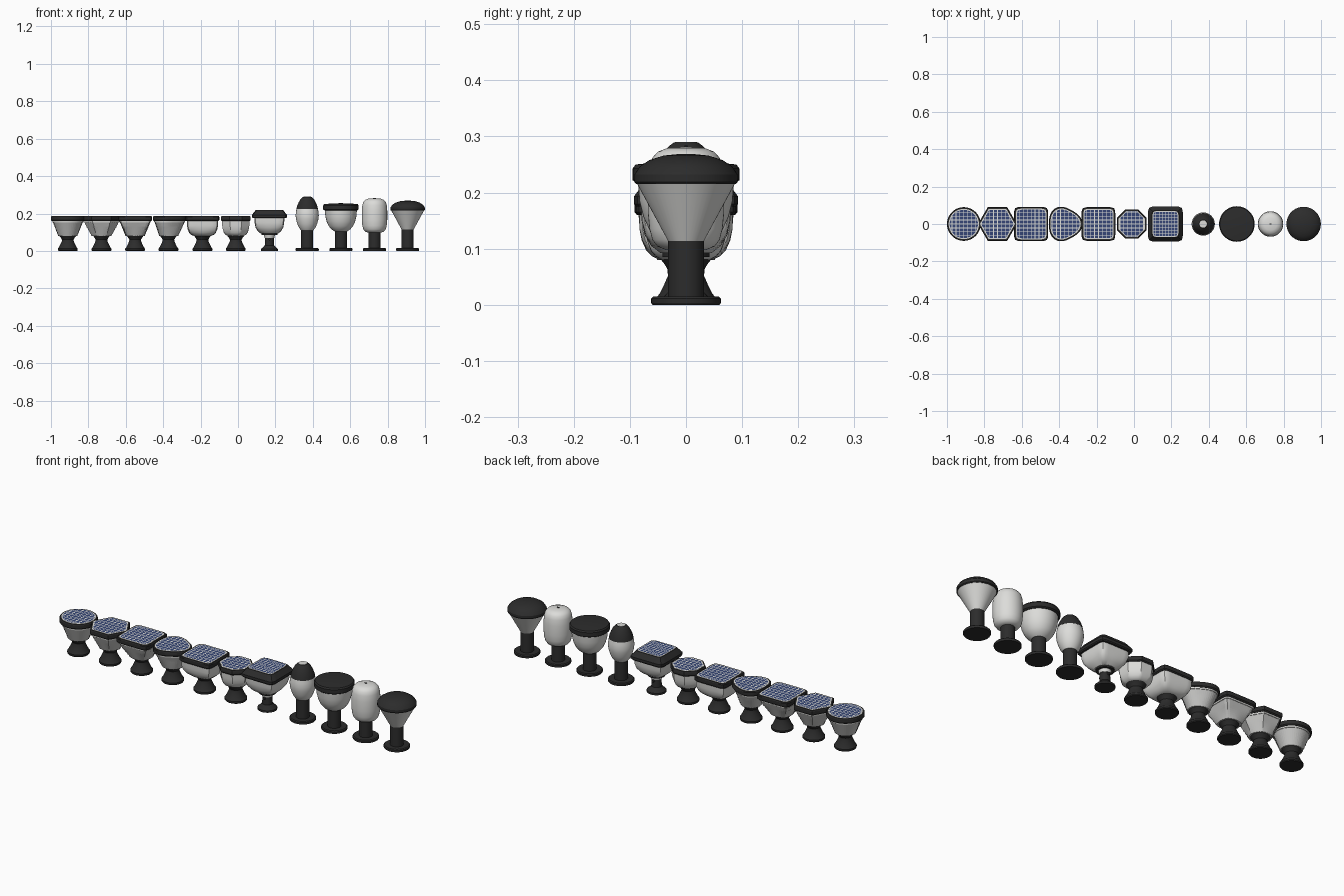
import bpy, bmesh, math
from mathutils import Vector

cube = bpy.data.objects.get("Cube")
if cube:
    bpy.data.objects.remove(cube)

SEG = 48


def material(name, r, g, b):
    m = bpy.data.materials.new(name)
    m.use_nodes = True
    m.diffuse_color = (r, g, b, 1)
    m.node_tree.nodes["Principled BSDF"].inputs["Base Color"].default_value = (r, g, b, 1)
    return m


BLACK = material("black plastic", 0.025, 0.025, 0.025)
WHITE = material("frosted white", 0.72, 0.72, 0.70)
GLASS = material("ribbed grey glass", 0.55, 0.55, 0.54)
BLUE = material("solar blue", 0.035, 0.06, 0.18)
LINE = material("contact line", 0.75, 0.75, 0.72)


# Outline radius for a plan shape, as a factor of its size
def outline(shape, a):
    c, s = abs(math.cos(a)), abs(math.sin(a))
    if shape == "square":
        return (c ** 10 + s ** 10) ** -0.1
    if shape == "triangle":
        return 1 + 0.08 * math.cos(3 * a)
    if shape in ("hexagon", "octagon"):
        step = math.tau / (6 if shape == "hexagon" else 8)
        start = 0 if shape == "hexagon" else step / 2
        return math.cos(step / 2) / math.cos((a - start) % step - step / 2) / (
            math.cos(step / 2) if shape == "hexagon" else 1)
    return 1


def finish(name, bm, mats, x, smooth=True):
    bmesh.ops.recalc_face_normals(bm, faces=bm.faces[:])
    me = bpy.data.meshes.new(name)
    bm.to_mesh(me)
    bm.free()
    for m in mats:
        me.materials.append(m)
    if smooth:
        me.shade_smooth()
        me.set_sharp_from_angle(angle=math.radians(32))
    ob = bpy.data.objects.new(name, me)
    ob.location.x = x
    bpy.context.collection.objects.link(ob)
    return ob


# Skin a (radius, height) profile; morph goes from round to the plan shape
def loft(name, profile, mat, x, shape="round", morph=False, ribs=0, seg=SEG):
    bm = bmesh.new()
    rings = []
    for i, (r, z) in enumerate(profile):
        t = min(1, 0.35 + i / (len(profile) - 1)) if morph else 1
        ring = []
        for k in range(seg):
            a = math.tau * k / seg
            rad = r * (1 + t * (outline(shape, a) - 1)) + ribs * (-1) ** (i + k)
            ring.append(bm.verts.new((rad * math.cos(a), rad * math.sin(a), z)))
        rings.append(ring)
    for lo, hi in zip(rings, rings[1:]):
        for k in range(seg):
            n = (k + 1) % seg
            bm.faces.new((lo[k], lo[n], hi[n], hi[k]))
    bm.faces.new(rings[0][::-1])
    bm.faces.new(rings[-1])
    return finish(name, bm, [mat], x, ribs == 0)


# Flat cell plate cut into a grid, contact lines chosen by position
def solar_cells(name, x, shape, size, z, pitch=0.021, width=0.0035):
    bm = bmesh.new()
    pts = []
    for k in range(SEG):
        a = math.tau * k / SEG
        r = size * outline(shape, a)
        pts.append(bm.verts.new((r * math.cos(a), r * math.sin(a), z)))
    bm.faces.new(pts)
    for axis in (0, 1):
        for i in range(-5, 6):
            for side in (-0.5, 0.5):
                co, no = Vector(), Vector()
                co[axis], no[axis] = i * pitch + side * width, 1
                bmesh.ops.bisect_plane(bm, geom=bm.verts[:] + bm.edges[:] + bm.faces[:],
                                       plane_co=co, plane_no=no)
    for f in bm.faces:
        c = f.calc_center_median()
        f.material_index = int(any(abs(v - pitch * round(v / pitch)) < width / 2
                                   for v in (c.x, c.y)))
    finish(name, bm, [BLUE, LINE], x, False)


def interpolate(a, b, n):
    return [(a[0] + (b[0] - a[0]) * i / n, a[1] + (b[1] - a[1]) * i / n) for i in range(n + 1)]


# Waisted foot shared by the low solar lamps
FOOT = [(0.050, 0), (0.053, 0.004), (0.053, 0.012), (0.047, 0.02), (0.039, 0.036),
        (0.032, 0.052), (0.031, 0.06), (0.038, 0.072), (0.046, 0.082)]
BOWL = [(0.046, 0.08), (0.060, 0.086), (0.071, 0.097), (0.079, 0.115),
        (0.083, 0.135), (0.084, 0.165)]

# Low solar lamps: name, x, plan shape, size, bowl style
low_lamps = [("round", -0.91, "round", 0.09, "ribbed"),
             ("hexagon", -0.73, "hexagon", 0.09, "ribbed"),
             ("square", -0.55, "square", 0.091, "ribbed"),
             ("triangle", -0.372, "triangle", 0.09, "ribbed"),
             ("square_bowl", -0.19, "square", 0.09, "bowl"),
             ("octagon_bowl", -0.012, "octagon", 0.085, "bowl")]

for label, x, shape, size, style in low_lamps:
    k = size / 0.09
    loft(label + "_foot", FOOT, BLACK, x)
    if style == "ribbed":
        loft(label + "_shade", interpolate((0.050 * k, 0.08), (0.081 * k, 0.158), 10), GLASS, x,
             shape, True, 0.001)
        loft(label + "_lip", [(0.082 * k, 0.153), (0.084 * k, 0.165)], WHITE, x, shape)
    else:
        loft(label + "_shade", [(r * k, z) for r, z in BOWL], WHITE, x, shape, True)
    loft(label + "_rim", [(size * 0.95, 0.16), (size, 0.165), (size, 0.182),
                          (size * 0.97, 0.186)], BLACK, x, shape)
    loft(label + "_panel_border", [(size * 0.9, 0.185), (size * 0.9, 0.187)], WHITE, x, shape)
    solar_cells(label + "_solar_cells", x, shape, size * 0.84, 0.188)

# Large square solar lamp on a pivoting stand
X = 0.168
loft("pivot_foot", [(0.046, 0), (0.046, 0.01), (0.036, 0.018), (0.025, 0.03),
                    (0.023, 0.072)], BLACK, X)
loft("pivot_neck", [(0.026, 0.07), (0.030, 0.087)], WHITE, X)
loft("pivot_collar", [(0.042, 0.085), (0.042, 0.095)], BLACK, X)
knob = loft("pivot_knob", [(0.006, -0.033), (0.006, 0.033)], BLACK, X, seg=12)
knob.rotation_euler.x = math.pi / 2
knob.location.z = 0.062
loft("pivot_shade", [(0.045, 0.092), (0.062, 0.105), (0.074, 0.125), (0.079, 0.15),
                     (0.080, 0.178)], WHITE, X, "square", True)
loft("pivot_cap", [(0.089, 0.175), (0.093, 0.18), (0.093, 0.193), (0.073, 0.219)],
     BLACK, X, "square")
loft("pivot_panel_border", [(0.069, 0.218), (0.069, 0.22)], WHITE, X, "square")
solar_cells("pivot_solar_cells", X, "square", 0.065, 0.221, 0.017, 0.003)

# Tall lamps: name, x, white body profile, black cap profile
tall_lamps = [
    ("egg", 0.37,
     [(0.033, 0.11), (0.044, 0.124), (0.053, 0.145), (0.060, 0.17), (0.062, 0.19),
      (0.060, 0.21), (0.057, 0.226)],
     [(0.058, 0.224), (0.054, 0.24), (0.047, 0.257), (0.038, 0.274), (0.030, 0.283), (0.022, 0.289)]),
    ("bowl", 0.55,
     [(0.034, 0.105), (0.050, 0.115), (0.065, 0.133), (0.076, 0.157), (0.083, 0.185),
      (0.086, 0.222)],
     [(0.088, 0.217), (0.095, 0.222), (0.095, 0.243), (0.090, 0.250), (0.05, 0.254), (0.01, 0.255)]),
    ("barrel", 0.73,
     [(0.036, 0.098), (0.051, 0.104), (0.060, 0.116), (0.065, 0.135), (0.068, 0.165),
      (0.068, 0.215), (0.065, 0.245), (0.060, 0.262), (0.050, 0.273), (0.034, 0.279), (0.008, 0.281)],
     None),
    ("cone", 0.907,
     [(0.032, 0.114), (0.088, 0.217)],
     [(0.089, 0.215), (0.092, 0.219), (0.092, 0.232), (0.083, 0.246), (0.065, 0.258),
      (0.040, 0.266), (0.01, 0.269)])]

for label, x, body, cap in tall_lamps:
    loft(label + "_base", [(0.060, 0), (0.062, 0.003), (0.062, 0.011), (0.058, 0.015)], BLACK, x)
    loft(label + "_post", [(0.032, 0.012), (0.032, 0.114)], BLACK, x)
    loft(label + "_shade", body, WHITE, x)
    if cap:
        loft(label + "_cap", cap, BLACK, x)

# Small details on the tall lamp tops
loft("egg_top_disc", [(0.020, 0.288), (0.020, 0.290)], WHITE, 0.37)
slot = loft("barrel_top_slot", [(0.007, 0.280), (0.007, 0.284)], BLACK, 0.73, seg=12)
slot.scale.y = 0.4
